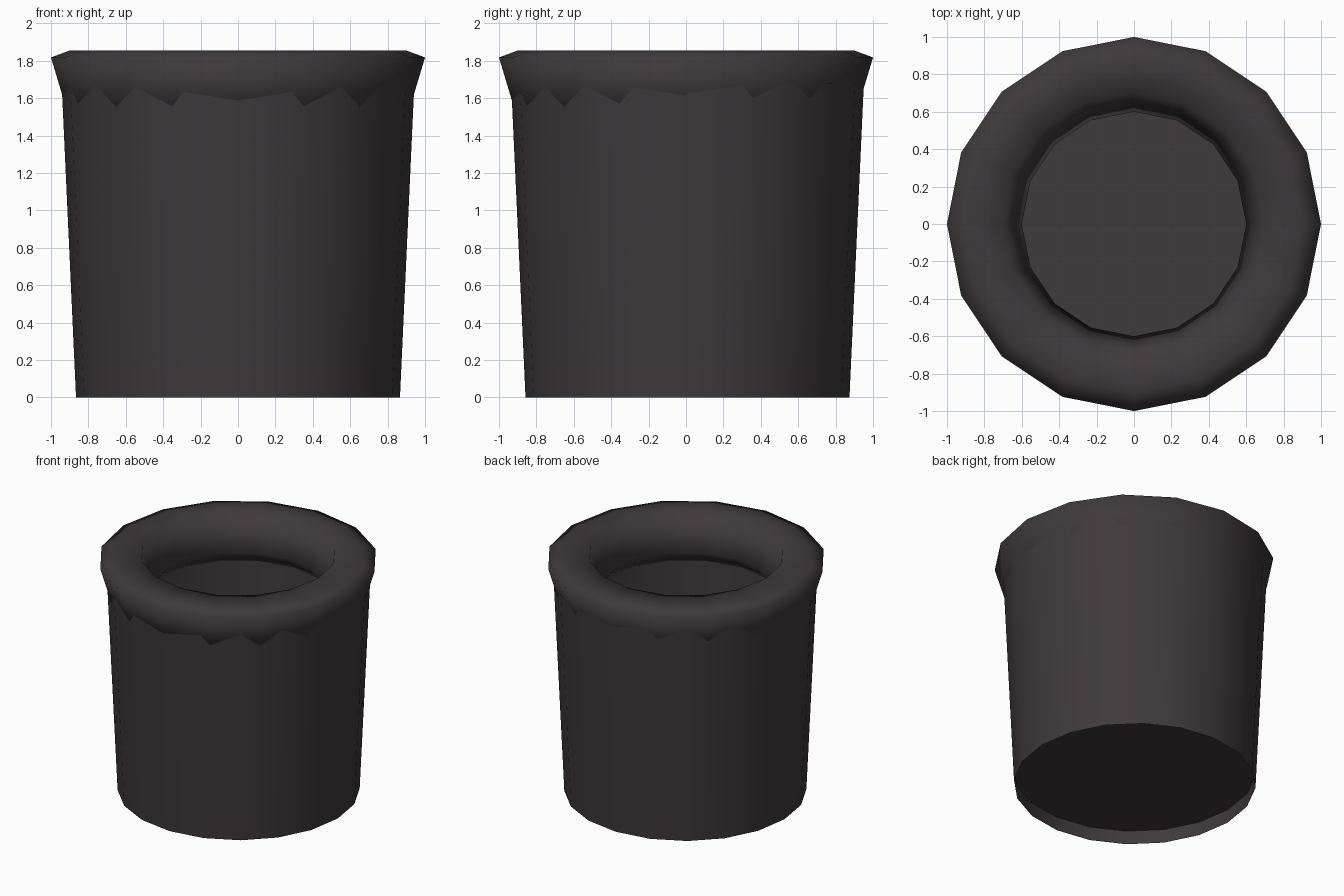
import bpy, bmesh
from math import cos, sin, pi

if "Cube" in bpy.data.objects:
    bpy.data.objects.remove(bpy.data.objects["Cube"])

mat = bpy.data.materials.new("dark_clay")
mat.diffuse_color = (0.05, 0.041, 0.045, 1)
mat.use_nodes = True
mat.node_tree.nodes["Principled BSDF"].inputs["Base Color"].default_value = mat.diffuse_color


def lathe(name, profile, sides, closed=False, offset_y=0.0):
    """Spin an (r, z) profile around z; r = 0 makes a single pole vertex."""
    bm = bmesh.new()
    rings = []
    for r, z in profile:
        if r == 0:
            rings.append([bm.verts.new((0, offset_y, z))] * sides)
        else:
            rings.append([bm.verts.new((r * cos(2 * pi * i / sides),
                                        r * sin(2 * pi * i / sides) + offset_y, z))
                          for i in range(sides)])
    pairs = list(zip(rings, rings[1:]))
    if closed:
        pairs.append((rings[-1], rings[0]))
    for a, b in pairs:
        for i in range(sides):
            j = (i + 1) % sides
            corners = list(dict.fromkeys((a[i], a[j], b[j], b[i])))
            bm.faces.new(corners)
    bmesh.ops.recalc_face_normals(bm, faces=bm.faces)
    for f in bm.faces:
        f.smooth = True
    me = bpy.data.meshes.new(name)
    bm.to_mesh(me)
    bm.free()
    me.materials.append(mat)
    ob = bpy.data.objects.new(name, me)
    bpy.context.collection.objects.link(ob)
    return ob


# Tapered 20-sided wall, open at the top and bottom
lathe("pot_wall", [(0.866, 0), (0.943, 1.68)], 20, offset_y=0.008)

# Floor set slightly above the bottom edge
lathe("pot_floor", [(0, 0.11), (0.87, 0.11)], 20, offset_y=0.008)

# 16-sided rim ring with a six-point section, sunk into the wall
lathe("pot_rim", [(1.0, 1.818), (0.9, 1.855), (0.7, 1.855),
                  (0.6, 1.59), (0.7, 1.485), (0.9, 1.485)], 16, closed=True)
